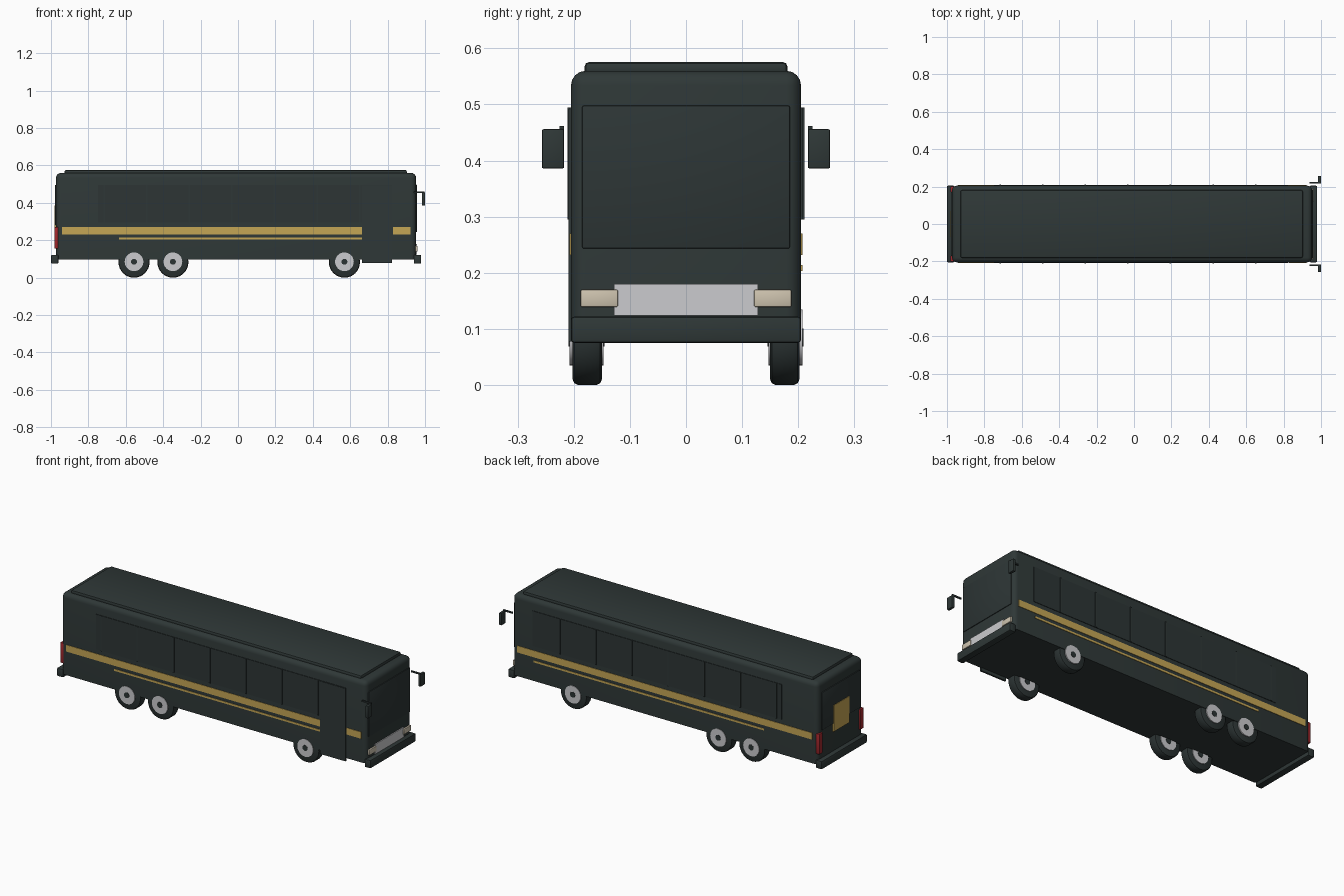
import bpy, bmesh, math
from mathutils import Matrix

cube = bpy.data.objects.get("Cube")
if cube:
    bpy.data.objects.remove(cube, do_unlink=True)


def material(name, rgb, rough=0.6):
    m = bpy.data.materials.new(name)
    m.use_nodes = True
    m.diffuse_color = (*rgb, 1)
    node = m.node_tree.nodes["Principled BSDF"]
    node.inputs["Base Color"].default_value = (*rgb, 1)
    node.inputs["Roughness"].default_value = rough
    return m


PAINT = material("dark_green_grey_paint", (0.028, 0.039, 0.038))
GLASS = material("dark_glass", (0.026, 0.036, 0.036))
RUBBER = material("tyre_rubber", (0.024, 0.033, 0.033))
GOLD = material("gold_trim", (0.56, 0.38, 0.09))
SILVER = material("silver", (0.6, 0.6, 0.62))
CREAM = material("headlight_cream", (0.62, 0.55, 0.43))
RED = material("tail_light_red", (0.35, 0.02, 0.025))


def finish(name, bm, mat):
    mesh = bpy.data.meshes.new(name)
    bmesh.ops.recalc_face_normals(bm, faces=bm.faces)
    bm.to_mesh(mesh)
    bm.free()
    mesh.materials.append(mat)
    obj = bpy.data.objects.new(name, mesh)
    bpy.context.collection.objects.link(obj)
    bpy.ops.object.select_all(action='DESELECT')
    obj.select_set(True)
    bpy.context.view_layer.objects.active = obj
    bpy.ops.object.shade_smooth_by_angle(angle=math.radians(35))
    return obj


def box(name, x, y, z, mat, bevel=0.0, segments=2, keep_bottom=False):
    """Box from (min, max) ranges, with optionally rounded edges."""
    bm = bmesh.new()
    bmesh.ops.create_cube(bm, size=1)
    for v in bm.verts:
        v.co = [r[0] if c < 0 else r[1] for c, r in zip(v.co, (x, y, z))]
    if bevel:
        edges = [e for e in bm.edges
                 if not (keep_bottom and all(v.co.z == min(w.co.z for w in bm.verts)
                                             for v in e.verts))]
        bmesh.ops.bevel(bm, geom=edges, offset=bevel, segments=segments,
                        profile=0.5, affect='EDGES')
    return finish(name, bm, mat)


def side_box(name, side, x, y, z, mat, bevel=0.0):
    """Box mirrored to the chosen side of the vehicle."""
    return box(name, x, sorted((side * y[0], side * y[1])), z, mat, bevel)


def lathe(name, profile, x, y, z, side, mat, steps=32):
    """Spin (radius, offset) points around the y axis."""
    bm = bmesh.new()
    verts = [bm.verts.new((r, side * o, 0)) for r, o in profile]
    edges = [bm.edges.new(pair) for pair in zip(verts, verts[1:])]
    bmesh.ops.spin(bm, geom=verts + edges, cent=(0, 0, 0), axis=(0, 1, 0),
                   angle=math.tau, steps=steps)
    bmesh.ops.remove_doubles(bm, verts=bm.verts, dist=0.0001)
    bmesh.ops.transform(bm, matrix=Matrix.Translation((x, y * side, z)), verts=bm.verts)
    return finish(name, bm, mat)


# Body shell, roof cap and bumpers
box("body", (-0.973, 0.952), (-0.205, 0.205), (0.096, 0.56), PAINT, 0.026, 4, True)
box("roof_cap", (-0.928, 0.903), (-0.181, 0.181), (0.55, 0.576), PAINT, 0.009)
box("front_bumper", (0.94, 0.979), (-0.205, 0.205), (0.075, 0.122), PAINT, 0.006)
box("rear_bumper", (-1.0, -0.96), (-0.205, 0.205), (0.075, 0.122), PAINT, 0.006)

# Front details
box("windshield", (0.945, 0.956), (-0.185, 0.185), (0.243, 0.498), GLASS, 0.003)
box("grille", (0.945, 0.957), (-0.128, 0.128), (0.124, 0.18), SILVER)

# Rear details
box("rear_window", (-0.978, -0.965), (-0.17, 0.17), (0.28, 0.495), GLASS, 0.002)
box("rear_gold_panel", (-0.981, -0.965), (-0.07, 0.07), (0.235, 0.385), GOLD)

for side, label in ((-1, "right"), (1, "left")):
    # Side glazing with upright dividers
    side_box(label + "_windows", side, (-0.749, 0.824), (0.2, 0.208),
             (0.295, 0.495), GLASS)
    for i in range(7):
        x = -0.715 + i * 0.2275
        side_box(f"{label}_window_divider_{i + 1}", side, (x - 0.004, x + 0.004),
                 (0.2, 0.2115), (0.295, 0.495), PAINT)

    # Gold stripes, broken by the door on the right side
    spans = [(-0.94, 0.663), (0.829, 0.922)] if side < 0 else [(-0.94, 0.922)]
    for i, span in enumerate(spans):
        side_box(f"{label}_stripe_{i + 1}", side, span, (0.2, 0.2075),
                 (0.232, 0.27), GOLD)
    side_box(label + "_thin_stripe", side, (-0.636, 0.663 if side < 0 else 0.815),
             (0.2, 0.2075), (0.203, 0.214), GOLD)

    # Lamps
    side_box(label + "_headlight", side, (0.94, 0.961), (0.121, 0.188),
             (0.139, 0.17), CREAM, 0.003)
    side_box(label + "_tail_light", side, (-0.981, -0.955), (0.17, 0.2),
             (0.155, 0.27), RED, 0.002)

    # Mirrors
    side_box(label + "_mirror_arm", side, (0.938, 0.996), (0.217, 0.225),
             (0.454, 0.462), PAINT)
    side_box(label + "_mirror_head", side, (0.984, 1.0), (0.217, 0.257),
             (0.386, 0.456), PAINT, 0.003)

    # Wheels: tyre, hub disc and centre cap
    tyre = [(0, 0.15), (0.073, 0.15), (0.080, 0.153), (0.083, 0.16), (0.083, 0.192),
            (0.080, 0.199), (0.073, 0.202), (0, 0.202)]
    hub = [(0, 0.147), (0.05, 0.147), (0.05, 0.2075), (0, 0.2075)]
    cap = [(0, 0.145), (0.016, 0.145), (0.016, 0.2095), (0, 0.2095)]
    for axle, x in (("front", 0.569), ("middle", -0.348), ("rear", -0.556)):
        name = f"{axle}_{label}_"
        lathe(name + "tyre", tyre, x, 0, 0.083, side, RUBBER)
        lathe(name + "hub", hub, x, 0, 0.085, side, SILVER)
        lathe(name + "cap", cap, x, 0, 0.085, side, RUBBER, 16)

# Passenger door on the right side
side_box("door", -1, (0.663, 0.824), (0.2, 0.2095), (0.078, 0.492), PAINT)
